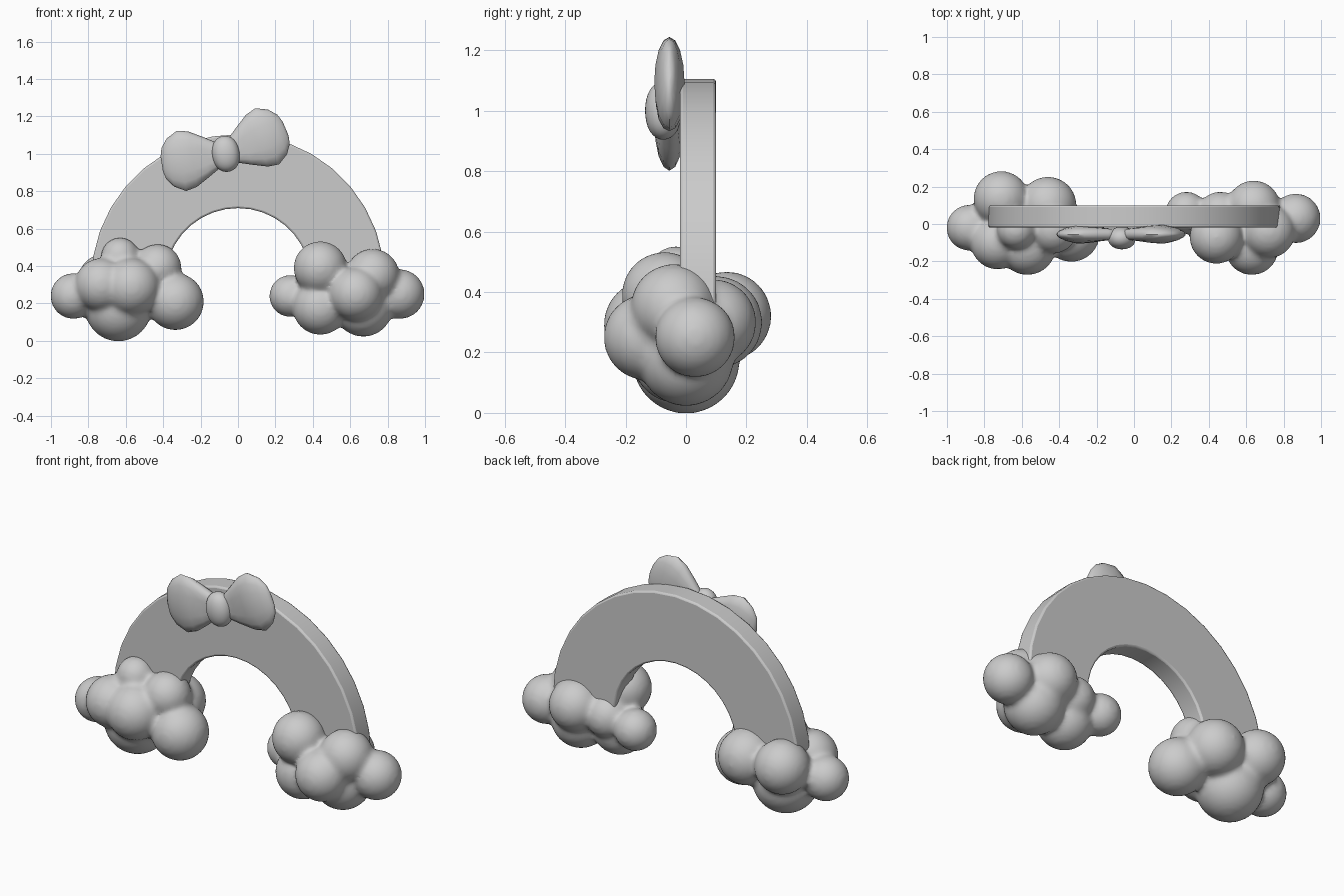
import bpy, bmesh, math
from mathutils import Matrix, Vector

cube = bpy.data.objects.get("Cube")
if cube:
    bpy.data.objects.remove(cube, do_unlink=True)

GREY = (0.6, 0.6, 0.6, 1.0)
grey = bpy.data.materials.new("soft grey")
grey.use_nodes = True
grey.diffuse_color = GREY
grey.node_tree.nodes["Principled BSDF"].inputs["Base Color"].default_value = GREY


def finish(bm, name, angle=40):
    """Turn a bmesh into a shaded object with the grey material."""
    bmesh.ops.recalc_face_normals(bm, faces=bm.faces)
    mesh = bpy.data.meshes.new(name)
    bm.to_mesh(mesh)
    bm.free()
    mesh.materials.append(grey)
    obj = bpy.data.objects.new(name, mesh)
    bpy.context.collection.objects.link(obj)
    bpy.ops.object.select_all(action="DESELECT")
    obj.select_set(True)
    bpy.context.view_layer.objects.active = obj
    bpy.ops.object.shade_smooth_by_angle(angle=math.radians(angle))
    return obj


def loft(bm, rings, capped=True):
    """Skin a list of closed point rings."""
    loops = [[bm.verts.new(p) for p in ring] for ring in rings]
    for a, b in zip(loops, loops[1:]):
        for i in range(len(a)):
            j = (i + 1) % len(a)
            bm.faces.new((a[i], a[j], b[j], b[i]))
    if capped:
        bm.faces.new(loops[0])
        bm.faces.new(loops[-1])


# Arch: a rectangular section swept round a half circle
def arch_section(t):
    c, s = math.cos(t), math.sin(t)
    corners = ((0.39, -0.02), (0.785, -0.02), (0.785, 0.1), (0.39, 0.1))
    return [(r * c, y, 0.32 + r * s) for r, y in corners]


bm = bmesh.new()
steps = 18
loft(bm, [arch_section(math.pi * i / steps) for i in range(steps + 1)])
arch = finish(bm, "rainbow_arch", 35)
bevel = arch.modifiers.new("soft edges", "BEVEL")
bevel.width = 0.01
bevel.segments = 2
bevel.limit_method = "ANGLE"
bevel.angle_limit = math.radians(40)


# Clouds: overlapping balls fused into one soft skin
def cloud(name, balls):
    bm = bmesh.new()
    for x, y, z, r in balls:
        bmesh.ops.create_icosphere(bm, subdivisions=4, radius=r + 0.003,
                                   matrix=Matrix.Translation((x, y, z)))
    obj = finish(bm, name, 180)
    remesh = obj.modifiers.new("fuse", "REMESH")
    remesh.mode = "VOXEL"
    remesh.voxel_size = 0.014
    remesh.use_smooth_shade = True
    smooth = obj.modifiers.new("soften", "SMOOTH")
    smooth.factor = 0.5
    smooth.iterations = 10


cloud("right_cloud", [
    (-0.88, -0.02, 0.24, 0.12), (-0.64, 0.0, 0.175, 0.175),
    (-0.73, -0.10, 0.30, 0.14), (-0.57, -0.12, 0.29, 0.15),
    (-0.63, -0.03, 0.45, 0.10), (-0.43, -0.03, 0.39, 0.125),
    (-0.335, -0.05, 0.21, 0.15), (-0.71, 0.135, 0.32, 0.145),
    (-0.46, 0.10, 0.30, 0.15),
])
cloud("left_cloud", [
    (0.865, 0.03, 0.25, 0.13), (0.72, -0.04, 0.35, 0.14),
    (0.63, -0.13, 0.25, 0.14), (0.44, -0.07, 0.39, 0.14),
    (0.28, 0.06, 0.24, 0.11), (0.67, 0.0, 0.18, 0.155),
    (0.44, -0.03, 0.18, 0.145), (0.64, 0.09, 0.30, 0.14),
    (0.46, 0.05, 0.27, 0.12),
])

# Bow wings: flattened rings flaring out from the knot, pinched near it
KNOT = Vector((-0.065, -0.055, 1.0))
WING = [  # distance, half height, half depth, pinch
    (0.02, 0.055, 0.035, 0.0), (0.06, 0.08, 0.05, 0.4),
    (0.11, 0.11, 0.055, 0.35), (0.18, 0.15, 0.055, 0.15),
    (0.24, 0.163, 0.05, 0.0), (0.30, 0.13, 0.036, 0.0),
    (0.335, 0.085, 0.02, 0.0), (0.347, 0.04, 0.008, 0.0),
]


def bow_wing(name, side, tilt):
    turn = Matrix.Rotation(math.radians(-tilt), 3, "Y")
    rings = []
    for u, h, d, pinch in WING:
        ring = []
        for i in range(16):
            a = math.tau * i / 16
            s = math.sin(a)
            p = Vector((side * u, d * s * (1 - pinch * s * s), h * math.cos(a)))
            ring.append(KNOT + turn @ p)
        rings.append(ring)
    bm = bmesh.new()
    loft(bm, rings)
    finish(bm, name, 60)


bow_wing("left_bow_wing", 1, 23)
bow_wing("right_bow_wing", -1, 9)

# Bow knot: a rounded barrel in front of the wings
bm = bmesh.new()
bmesh.ops.create_cube(bm, size=2)
bmesh.ops.transform(bm, verts=bm.verts, matrix=(
    Matrix.Translation(KNOT + Vector((0, -0.02, 0)))
    @ Matrix.Rotation(math.radians(-8), 4, "Y")
    @ Matrix.Diagonal((0.088, 0.072, 0.115, 1))))
knot = finish(bm, "bow_knot", 180)
subsurf = knot.modifiers.new("round", "SUBSURF")
subsurf.levels = subsurf.render_levels = 3
